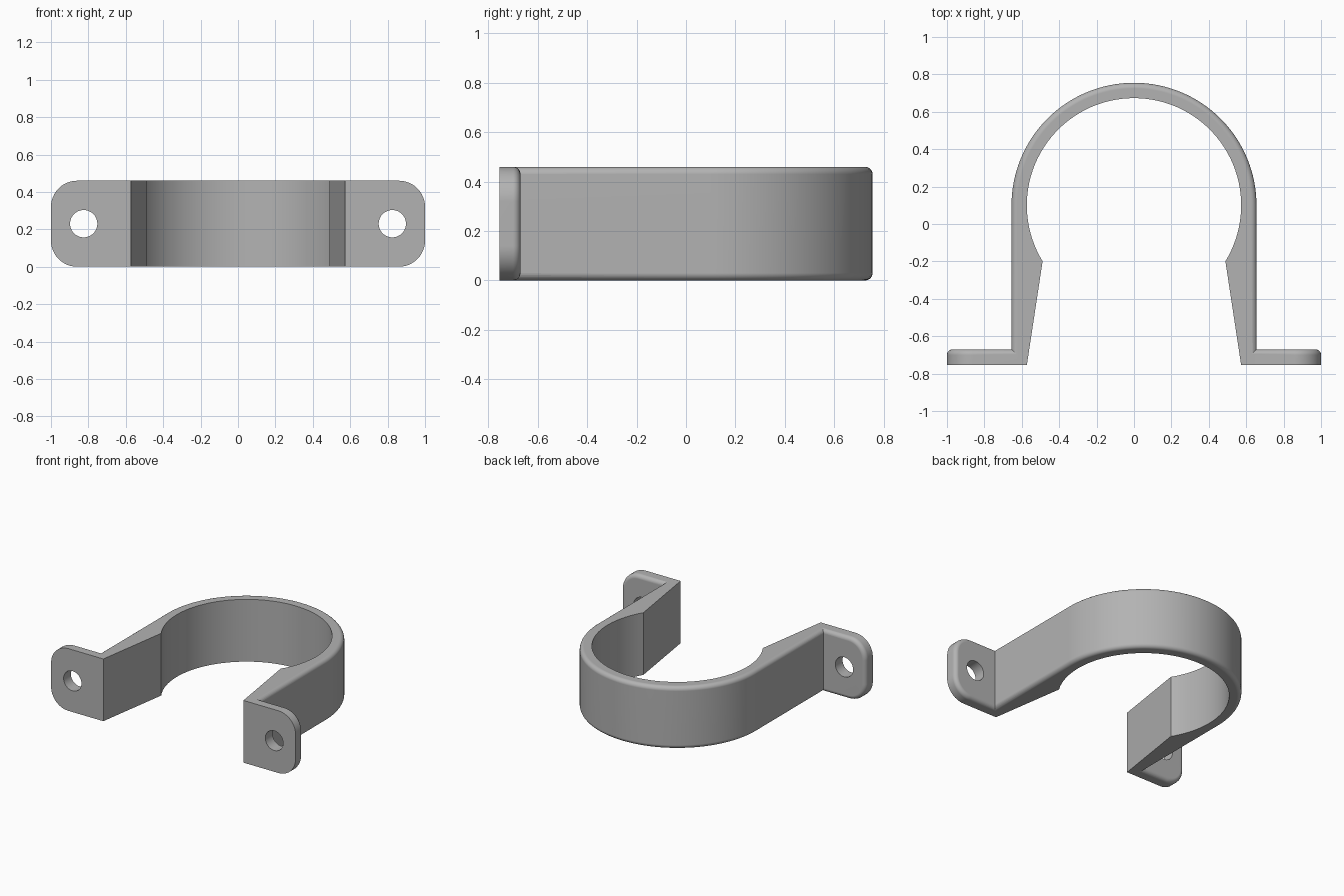
import bpy, bmesh
from math import sin, cos, pi, atan2, radians
from mathutils import Vector

cube = bpy.data.objects.get("Cube")
if cube:
    bpy.data.objects.remove(cube, do_unlink=True)

HEIGHT = 0.46
FRONT, FLANGE_BACK = -0.755, -0.67
CENTRE_Y, R_OUT, R_IN = 0.1, 0.655, 0.573
FILLET = 0.03

grey = bpy.data.materials.new("plain_grey")
grey.use_nodes = True
colour = (0.45, 0.45, 0.45, 1)
grey.diffuse_color = colour
grey.node_tree.nodes["Principled BSDF"].inputs["Base Color"].default_value = colour


def arc(cx, cy, r, start, end, steps):
    """Points along an arc, both ends included."""
    angles = [start + (end - start) * i / steps for i in range(steps + 1)]
    return [(cx + r * cos(a), cy + r * sin(a)) for a in angles]


def filleted_prism(name, outline, rounded, place, depth, levels):
    """Extrude an outline; round the first `rounded` points' edges at the given levels."""
    bm = bmesh.new()
    rings = [[bm.verts.new(place(u, v, d)) for u, v in outline] for d in (0, depth)]
    bm.faces.new(rings[0])
    bm.faces.new(rings[1])
    n = len(outline)
    for i in range(n):
        j = (i + 1) % n
        bm.faces.new((rings[0][i], rings[0][j], rings[1][j], rings[1][i]))
    bmesh.ops.recalc_face_normals(bm, faces=bm.faces)
    edges = [bm.edges.get((rings[k][i], rings[k][i + 1]))
             for k in levels for i in range(rounded - 1)]
    bmesh.ops.bevel(bm, geom=edges, offset=FILLET, segments=6, profile=0.5,
                    affect='EDGES', clamp_overlap=False)
    mesh = bpy.data.meshes.new(name)
    bm.to_mesh(mesh)
    bm.free()
    mesh.materials.append(grey)
    ob = bpy.data.objects.new(name, mesh)
    bpy.context.collection.objects.link(ob)
    return ob


def apply(ob, kind, **settings):
    mod = ob.modifiers.new(kind.title(), kind)
    for key, value in settings.items():
        setattr(mod, key, value)
    bpy.context.view_layer.objects.active = ob
    bpy.ops.object.modifier_apply(modifier=mod.name)


def combine(ob, other, operation):
    apply(ob, 'BOOLEAN', object=other, operation=operation, solver='EXACT')
    bpy.data.objects.remove(other, do_unlink=True)


# Strap: rounded arch outside, pipe seat and tapered legs inside
outer = [(R_OUT, FRONT)] + arc(0, CENTRE_Y, R_OUT, 0, pi, 64) + [(-R_OUT, FRONT)]
lip = atan2(-0.3, 0.49)
inner = [(-R_IN, FRONT)] + arc(0, CENTRE_Y, R_IN, pi - lip, lip, 72) + [(R_IN, FRONT)]
clamp = filleted_prism("pipe_clamp", outer + inner, len(outer),
                       lambda u, v, d: Vector((u, v, d)), HEIGHT, (0, 1))

# Mounting flanges: rounded tabs, mirrored to both sides
r = 0.14
tab = ([(0.61, 0)] + arc(1 - r, r, r, -pi / 2, 0, 12)
       + arc(1 - r, HEIGHT - r, r, 0, pi / 2, 12) + [(0.61, HEIGHT)])
flanges = filleted_prism("flanges", tab, len(tab),
                         lambda u, v, d: Vector((u, FRONT + d, v)),
                         FLANGE_BACK - FRONT, (1,))
apply(flanges, 'MIRROR')
combine(clamp, flanges, 'UNION')

# Screw holes
for side in (-1, 1):
    bpy.ops.mesh.primitive_cylinder_add(vertices=40, radius=0.073, depth=0.4,
                                        location=(side * 0.825, FRONT, HEIGHT / 2),
                                        rotation=(pi / 2, 0, 0))
    cutter = bpy.context.object
    cutter.data.materials.append(grey)
    combine(clamp, cutter, 'DIFFERENCE')

# Smooth curves, crisp corners, flat large faces
bpy.ops.object.select_all(action='DESELECT')
clamp.select_set(True)
bpy.context.view_layer.objects.active = clamp
bpy.ops.object.shade_smooth_by_angle(angle=radians(30))
normals = clamp.modifiers.new("Weighted Normal", 'WEIGHTED_NORMAL')
normals.keep_sharp = True
